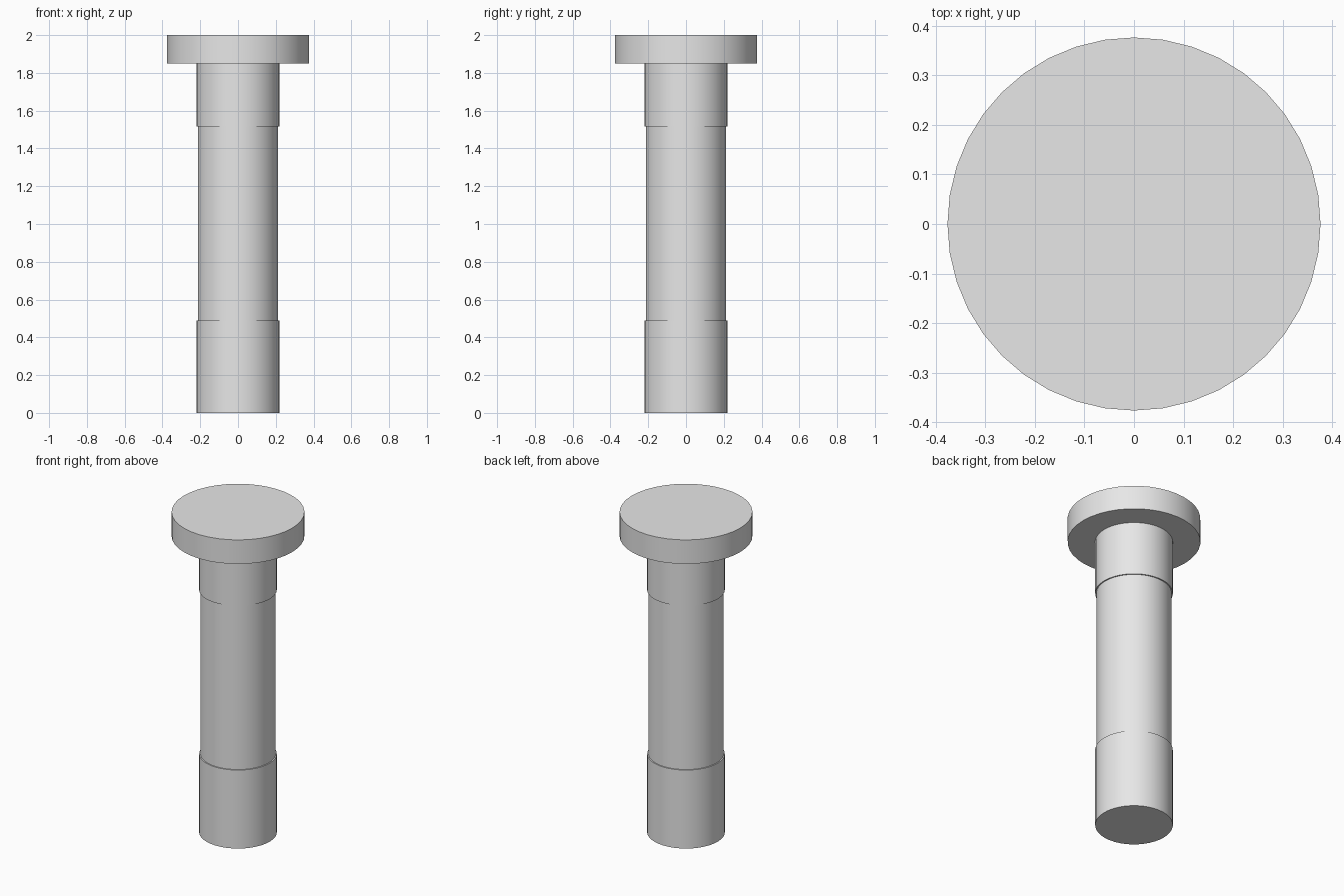
import bpy
import math

cube = bpy.data.objects.get("Cube")
if cube:
    bpy.data.objects.remove(cube, do_unlink=True)

# Plain grey metal
GREY = (0.8, 0.8, 0.8, 1.0)
metal = bpy.data.materials.new("light_grey")
metal.use_nodes = True
metal.diffuse_color = GREY
metal.node_tree.nodes["Principled BSDF"].inputs["Base Color"].default_value = GREY

SIDES = 40


def lathe(name, profile):
    """Revolve a (radius, height) profile around z and cap both ends."""
    verts, faces = [], []
    for radius, z in profile:
        for i in range(SIDES):
            a = math.tau * i / SIDES
            verts.append((radius * math.cos(a), radius * math.sin(a), z))
    for ring in range(len(profile) - 1):
        for i in range(SIDES):
            j = (i + 1) % SIDES
            low, high = ring * SIDES, (ring + 1) * SIDES
            faces.append((low + i, low + j, high + j, high + i))
    last = (len(profile) - 1) * SIDES
    faces.append(tuple(reversed(range(SIDES))))
    faces.append(tuple(range(last, last + SIDES)))

    mesh = bpy.data.meshes.new(name)
    mesh.from_pydata(verts, [], faces)
    mesh.materials.append(metal)
    obj = bpy.data.objects.new(name, mesh)
    bpy.context.collection.objects.link(obj)
    bpy.ops.object.select_all(action="DESELECT")
    obj.select_set(True)
    bpy.context.view_layer.objects.active = obj
    bpy.ops.object.shade_smooth_by_angle(angle=math.radians(30))
    return obj


# One turned pin: lower land, relieved middle, upper land, flat round head
FULL, RELIEVED, HEAD = 0.22, 0.213, 0.376
lathe("headed_pin", [
    (FULL, 0.0), (FULL, 0.49),
    (RELIEVED, 0.49), (RELIEVED, 1.515),
    (FULL, 1.515), (FULL, 1.85),
    (HEAD, 1.85), (HEAD, 2.0),
])
